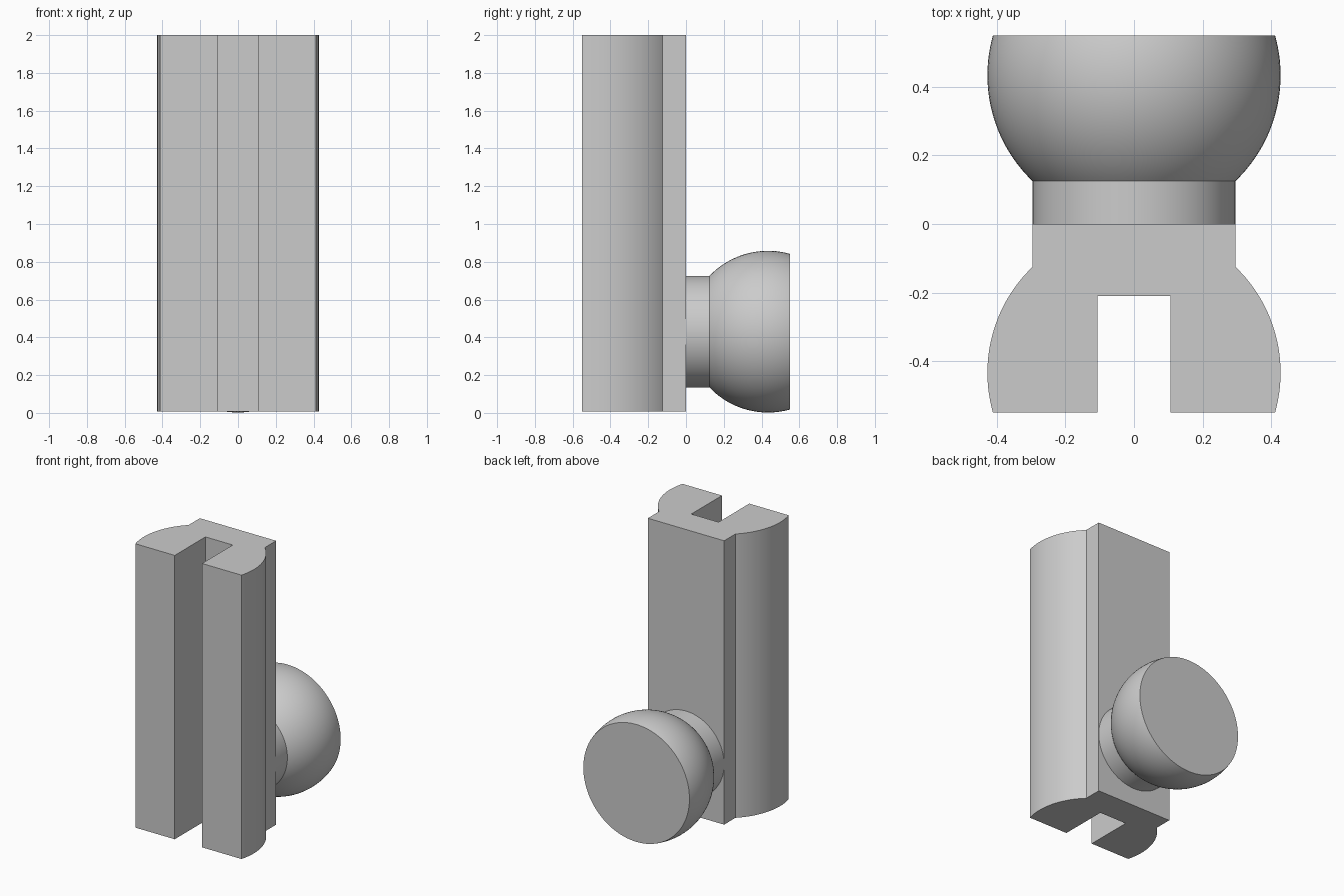
import bpy, bmesh, math
from mathutils import Matrix, Vector

cube = bpy.data.objects.get("Cube")
if cube:
    bpy.data.objects.remove(cube, do_unlink=True)

R = 0.428          # ball radius
NECK = 0.296       # neck radius and half width of the rail's back
NECK_Y = 0.125     # where the neck meets the ball
END_Y = 0.55       # flat outer end
CENTRE_Y = NECK_Y + math.sqrt(R * R - NECK * NECK)
KNOB_Z = 0.43
BOTTOM, TOP = 0.008, 2.0
SLOT, SLOT_Y = 0.106, -0.21

grey = bpy.data.materials.new("plain grey")
grey.use_nodes = True
colour = (0.6, 0.6, 0.6, 1)
grey.diffuse_color = colour
grey.node_tree.nodes["Principled BSDF"].inputs["Base Color"].default_value = colour


def arc(steps):
    """Radius and depth along the ball, from the neck to the flat end."""
    a = math.asin((NECK_Y - CENTRE_Y) / R)
    b = math.asin((END_Y - CENTRE_Y) / R)
    angles = [a + (b - a) * i / steps for i in range(steps + 1)]
    return [(R * math.cos(t), CENTRE_Y + R * math.sin(t)) for t in angles]


def finish(name, bm):
    bmesh.ops.recalc_face_normals(bm, faces=bm.faces)
    mesh = bpy.data.meshes.new(name)
    bm.to_mesh(mesh)
    bm.free()
    obj = bpy.data.objects.new(name, mesh)
    bpy.context.collection.objects.link(obj)
    mesh.materials.append(grey)
    bpy.ops.object.select_all(action='DESELECT')
    obj.select_set(True)
    bpy.context.view_layer.objects.active = obj
    bpy.ops.object.shade_smooth_by_angle(angle=math.radians(25))
    return obj


# Slotted rail: half outline mirrored, then extruded upwards
half = [(NECK, 0)] + [(r, -y) for r, y in arc(32)] + [(SLOT, -END_Y), (SLOT, SLOT_Y)]
outline = half + [(-x, y) for x, y in reversed(half)]
bm = bmesh.new()
base = bm.faces.new([bm.verts.new((x, y, BOTTOM)) for x, y in outline])
top = bmesh.ops.extrude_face_region(bm, geom=[base], use_keep_orig=True)
bmesh.ops.translate(bm, vec=(0, 0, TOP - BOTTOM),
                    verts=[v for v in top["geom"] if isinstance(v, bmesh.types.BMVert)])
finish("slotted_rail", bm)

# Knob: neck and truncated ball turned around the y axis
profile = [(0, 0), (NECK, 0)] + arc(32) + [(0, END_Y)]
bm = bmesh.new()
verts = [bm.verts.new((0, y, KNOB_Z + r)) for r, y in profile]
edges = [bm.edges.new(pair) for pair in zip(verts, verts[1:])]
bmesh.ops.spin(bm, geom=verts + edges, cent=(0, 0, KNOB_Z), axis=(0, 1, 0),
               angle=math.tau, steps=96, use_merge=True)
bmesh.ops.remove_doubles(bm, verts=bm.verts, dist=0.0001)
finish("ball_knob", bm)
